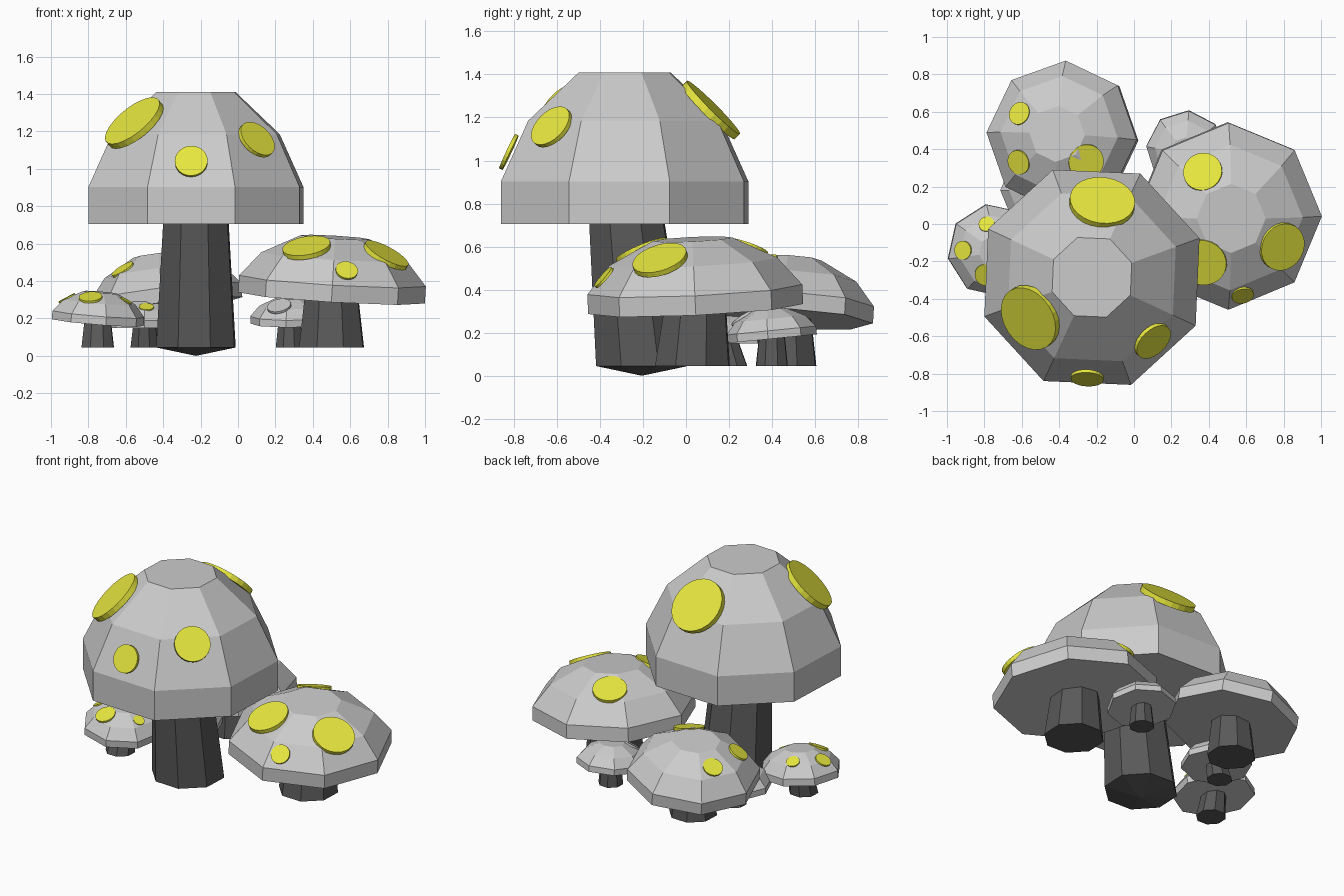
import bpy, bmesh
from math import sin, cos, radians, sqrt
from mathutils import Vector, Matrix

if "Cube" in bpy.data.objects:
    bpy.data.objects.remove(bpy.data.objects["Cube"])


def material(name, colour):
    m = bpy.data.materials.new(name)
    m.diffuse_color = (*colour, 1)
    m.use_nodes = True
    m.node_tree.nodes["Principled BSDF"].inputs["Base Color"].default_value = m.diffuse_color
    return m


YELLOW = material("spot_yellow", (0.8, 0.8, 0.05))
DARK = material("stem_dark", (0.1, 0.1, 0.1))
# every cap shares these proportions: (radius / cap radius, height / cap height)
CAP_PROFILE = [(1, 0), (1, 0.28), (0.78, 0.68), (0.37, 1)]


def finish(name, bm, mat=None):
    me = bpy.data.meshes.new(name)
    bm.to_mesh(me)
    bm.free()
    if mat:
        me.materials.append(mat)
    ob = bpy.data.objects.new(name, me)
    bpy.context.collection.objects.link(ob)
    return ob


def loft(name, rings, mat=None, tip=None):
    """Skin octagonal rings (centre, radius, phase, normal) into a closed solid."""
    bm = bmesh.new()
    loops = []
    for centre, r, phase, normal in rings:
        tilt = Vector((0, 0, 1)).rotation_difference(normal)
        angles = [radians(phase + 45 * k) for k in range(8)]
        loops.append([bm.verts.new(centre + tilt @ Vector((r * cos(a), r * sin(a), 0)))
                      for a in angles])
    for lo, hi in zip(loops, loops[1:]):
        for k in range(8):
            j = (k + 1) % 8
            bm.faces.new((lo[k], lo[j], hi[j], hi[k]))
    bm.faces.new(loops[-1])
    if tip:
        t = bm.verts.new(tip)
        for k in range(8):
            bm.faces.new((loops[0][(k + 1) % 8], loops[0][k], t))
    else:
        bm.faces.new(loops[0][::-1])
    bmesh.ops.recalc_face_normals(bm, faces=bm.faces)
    return finish(name, bm, mat)


def disc(name, pos, normal, radius, mat):
    rot = normal.to_track_quat('Z', 'Y').to_matrix().to_4x4()
    bm = bmesh.new()
    bmesh.ops.create_cone(bm, cap_ends=True, segments=24, radius1=radius, radius2=radius,
                          depth=0.2 * radius, matrix=Matrix.Translation(pos) @ rot)
    finish(name, bm, mat)


def mushroom(name, base, R, H=None, lean=(0, 0), phase=0, foot_dy=0, tip=False,
             spots=(), spot_mat=YELLOW):
    """Leaning octagonal cap on a tapered stem; spots (x, y, radius) lie on the cap's dome."""
    base, H = Vector(base), H or 0.65 * R
    up = Vector((0, 0, 1))
    n = Vector((*lean, 1)).normalized()
    # cap
    loft(name + "_cap", [(base + n * h * H, r * R, phase, n) for r, h in CAP_PROFILE])
    # stem
    foot = Vector((base.x, base.y + foot_dy, 0.045))
    top = base + up * 0.15 * H
    loft(name + "_stem", [(foot, 0.37 * R, 20, up), (top, 0.295 * R, 20, up)], DARK,
         (foot.x, foot.y, 0) if tip else None)
    # spots, each set on an ellipsoid that matches the cap
    tilt = up.rotation_difference(n)
    for i, (x, y, r) in enumerate(spots, 1):
        u = Vector((x - base.x - lean[0] * 0.7 * H, y - base.y - lean[1] * 0.7 * H)) / R
        w = sqrt(max(0.05, 1 - u.length_squared))
        pos = base + tilt @ Vector((u.x * R, u.y * R, w * H))
        disc(f"{name}_spot_{i}", pos, tilt @ Vector((u.x / R, u.y / R, w / H)), r, spot_mat)


mushroom("main", (-0.225, -0.285, 0.705), 0.612, H=0.705, phase=20, foot_dy=0.08, tip=True,
         spots=[(-0.17, 0.115, 0.175), (-0.555, -0.5, 0.18), (-0.25, -0.823, 0.088),
                (0.1, -0.625, 0.11)])
mushroom("right", (0.5, 0.045, 0.31), 0.5, lean=(0.06, -0.047), foot_dy=-0.015,
         spots=[(0.365, 0.28, 0.105), (0.365, -0.2, 0.13), (0.79, -0.12, 0.13),
                (0.585, -0.385, 0.06)])
mushroom("rear", (-0.378, 0.465, 0.265), 0.405, H=0.28, lean=(-0.12, 0.06), phase=-3,
         spots=[(-0.61, 0.59, 0.062), (-0.615, 0.33, 0.066), (-0.25, 0.33, 0.095)])
mushroom("left", (-0.75, -0.14, 0.178), 0.25, lean=(0.08, -0.05), phase=10, foot_dy=-0.03,
         spots=[(-0.915, -0.14, 0.05), (-0.79, -0.27, 0.063), (-0.79, 0, 0.042),
                (-0.6, -0.19, 0.035)])
mushroom("small_left", (-0.5, 0.18, 0.15), 0.215, foot_dy=0.03, spots=[(-0.49, 0.05, 0.04)])
mushroom("small_rear", (0.275, 0.4, 0.172), 0.21, lean=(0, -0.1), phase=-5,
         spots=[(0.22, 0.27, 0.065)], spot_mat=None)
